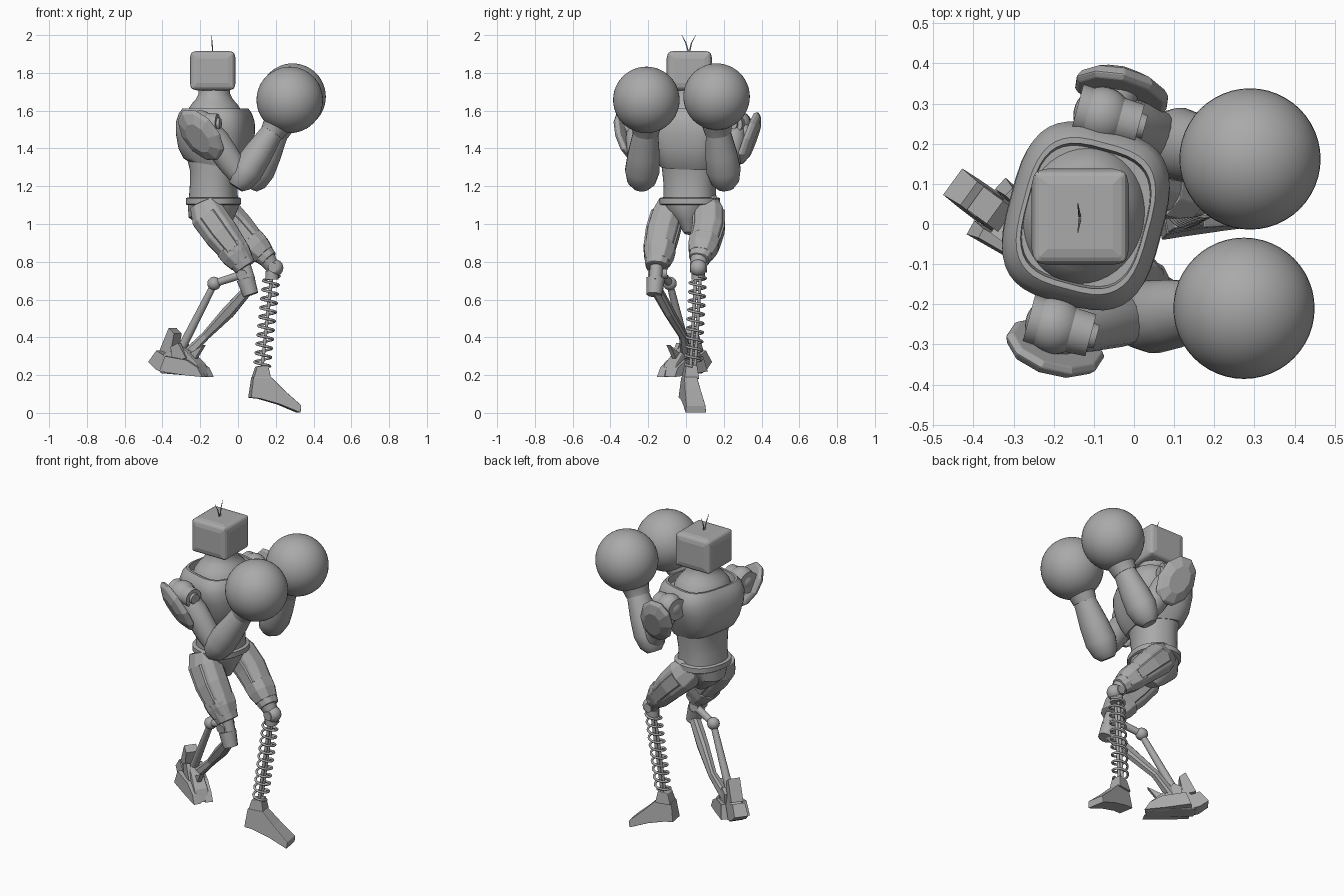
import bpy, bmesh, math
from mathutils import Vector, Matrix

if "Cube" in bpy.data.objects:
    bpy.data.objects.remove(bpy.data.objects["Cube"])

GREY = bpy.data.materials.new("plain_grey")
GREY.use_nodes = True
GREY.diffuse_color = (0.4, 0.4, 0.4, 1)
GREY.node_tree.nodes["Principled BSDF"].inputs["Base Color"].default_value = (0.4, 0.4, 0.4, 1)
YAW = math.radians(-15)


def finish(name, bm, smooth=None, bevel=0):
    """Turn a bmesh into a named object with the grey material."""
    bmesh.ops.recalc_face_normals(bm, faces=bm.faces)
    mesh = bpy.data.meshes.new(name)
    bm.to_mesh(mesh)
    bm.free()
    mesh.materials.append(GREY)
    obj = bpy.data.objects.new(name, mesh)
    bpy.context.collection.objects.link(obj)
    if bevel:
        mod = obj.modifiers.new("bevel", "BEVEL")
        mod.width, mod.segments = bevel, 2
    if smooth:
        bpy.ops.object.select_all(action="DESELECT")
        obj.select_set(True)
        bpy.context.view_layer.objects.active = obj
        bpy.ops.object.shade_smooth_by_angle(angle=math.radians(smooth))


def loft(name, rings, sides=24, power=2, smooth=40, side=(0, 1, 0), bevel=0):
    """Skin rings of (centre, in-plane radius, sideways radius) along a path."""
    bm = bmesh.new()
    centres = [Vector(r[0]) for r in rings]
    loops = []
    for i, (_, a, b) in enumerate(rings):
        axis = centres[min(i + 1, len(rings) - 1)] - centres[max(i - 1, 0)]
        if axis.dot(centres[-1] - centres[0]) < 0:
            axis = -axis
        u = Vector(side).cross(axis).normalized()
        v = axis.cross(u).normalized()
        loop = []
        for k in range(sides):
            t = 2 * math.pi * (k + 0.5) / sides
            c, s = math.cos(t), math.sin(t)
            c = math.copysign(abs(c) ** (2 / power), c)
            s = math.copysign(abs(s) ** (2 / power), s)
            loop.append(bm.verts.new(centres[i] + u * a * c + v * b * s))
        loops.append(loop)
    for p, q in zip(loops, loops[1:]):
        for k in range(sides):
            j = (k + 1) % sides
            bm.faces.new((p[k], p[j], q[j], q[k]))
    bm.faces.new(loops[0])
    bm.faces.new(loops[-1])
    finish(name, bm, smooth, bevel)


def rod(name, a, b, r, r2=None, sides=16, **kw):
    r2 = r if r2 is None else r2
    loft(name, [(a, r, r), (b, r2, r2)], sides, **kw)


def stack(name, levels, **kw):
    """Upright loft of (z, x centre, depth, half width), turned with the body."""
    rings = [((x, 0.02, z), d, w) for z, x, d, w in levels]
    loft(name, rings, 40, side=(-math.sin(YAW), math.cos(YAW), 0), **kw)


def ball(name, centre, r, seg=32):
    bm = bmesh.new()
    bmesh.ops.create_uvsphere(bm, u_segments=seg, v_segments=seg // 2, radius=r,
                              matrix=Matrix.Translation(centre))
    finish(name, bm, 60)


def plate(name, profile, origin, yaw, w, taper=1.0, bevel=0.0):
    """Extrude a side profile (forward, z) sideways about an origin."""
    bm = bmesh.new()
    f = Vector((math.cos(yaw), math.sin(yaw), 0))
    s = Vector((-f.y, f.x, 0))
    top = max(z for _, z in profile)
    low = min(z for _, z in profile)
    halves = []
    for sign in (-1, 1):
        halves.append([bm.verts.new(Vector(origin) + f * x + Vector((0, 0, z))
                       + s * sign * w * (1 + (taper - 1) * (z - low) / (top - low)))
                       for x, z in profile])
        bm.faces.new(halves[-1])
    n = len(profile)
    for k in range(n):
        j = (k + 1) % n
        bm.faces.new((halves[0][k], halves[0][j], halves[1][j], halves[1][k]))
    finish(name, bm, None, bevel)


# Head: chamfered box with a sloped raised panel on every side
bm = bmesh.new()
bmesh.ops.create_cube(bm, size=1, matrix=Matrix.Translation((-0.134, 0.018, 1.812))
                      @ Matrix.Diagonal((0.222, 0.22, 0.19, 1)))
walls = list(bm.faces)
bmesh.ops.inset_individual(bm, faces=walls, thickness=0.012, depth=0.005)
bmesh.ops.inset_individual(bm, faces=walls, thickness=0.03, depth=0.005)
finish("head", bm, None, 0.005)
for tip in (-0.022, 0.052):
    base = Vector((-0.134, 0.016, 1.9))
    end = Vector((-0.14, tip, 2.0))
    mid = (base + end) / 2 + Vector((0, -0.1 * tip, 0.008))
    loft("antenna", [(base, .004, .004), (mid, .003, .003), (end, .001, .001)], 6)

# Torso
stack("neck", [(1.55, -.125, .155, .175), (1.6, -.125, .142, .162), (1.635, -.125, .12, .135),
               (1.66, -.125, .098, .108), (1.69, -.125, .083, .09), (1.73, -.125, .083, .085)])
stack("chest", [(1.31, -.125, .135, .15), (1.34, -.12, .16, .165), (1.4, -.12, .183, .19),
                (1.48, -.12, .194, .218), (1.54, -.12, .192, .226), (1.585, -.12, .178, .212),
                (1.612, -.12, .16, .188), (1.612, -.12, .15, .174), (1.57, -.12, .148, .168)],
      power=3.2)
stack("belly", [(1.12, -.13, .128, .14), (1.2, -.13, .122, .137),
                (1.28, -.125, .126, .145), (1.34, -.125, .14, .15)], power=2.3)
stack("belt", [(1.1, -.13, .135, .152), (1.105, -.13, .142, .16),
               (1.135, -.13, .142, .16), (1.14, -.13, .135, .152)], power=2.3)
stack("pelvis", [(0.95, -.1, .04, .03), (1.0, -.11, .09, .06), (1.06, -.13, .135, .12),
                 (1.11, -.13, .135, .145)], smooth=30)

# Arms: joint, tilted shoulder pad (centre, outward and long axes), upper arm, forearm, glove
arms = {
    "right": ((-.18, -.258, 1.53), (-.2, -.312, 1.468), (-.44, -.79, -.43), (.6, .1, -.8),
              (.02, -.235, 1.24), (.19, -.212, 1.5), (.274, -.21, 1.657)),
    "left": ((-.06, .265, 1.53), (-.03, .335, 1.45), (.1, .94, -.32), (.4, -.33, -.85),
             (.09, .205, 1.24), (.215, .168, 1.5), (.289, .162, 1.674))}
for name, points in arms.items():
    sh, p, out, long, el, wr, fi = map(Vector, points)
    f = Vector((math.cos(YAW), math.sin(YAW), 0))
    ball(name + "_shoulder_ball", sh - f * 0.02, 0.072)
    rod(name + "_shoulder_drum", sh - f * 0.085, sh + f * 0.075, 0.064, 0.054, 24)
    rod(name + "_shoulder_cap", sh + f * 0.065, sh + f * 0.09, 0.034, 0.03)
    rod(name + "_shoulder_mount", sh, p, 0.045, side=(1, 0, 0))
    loft(name + "_shoulder_pad",
         [(p - out * .022, .1, .15), (p - out * .008, .112, .163),
          (p + out * .012, .1, .148), (p + out * .034, .058, .09)],
         10, side=long, smooth=None, bevel=.004)
    loft(name + "_upper_arm", [(sh, .055, .055), (sh.lerp(el, .3), .075, .068),
         (sh.lerp(el, .7), .07, .065), (el, .055, .055)], 16)
    d = (wr - el).normalized()
    loft(name + "_forearm",
         [(el - d * .055, .04, .045), (el - d * .02, .07, .075), (el + d * .05, .085, .092),
          (el.lerp(wr, .5), .078, .085), (el.lerp(wr, .95), .06, .066)], 20)
    loft(name + "_cuff", [(wr - d * .02, .064, .07), (wr + d * .02, .072, .078),
                          (wr.lerp(fi, .5), .1, .105)])
    ball(name + "_glove", fi, 0.176, 48)

# Thighs with a raised armour strip and knee guard
thighs = {
    "right": [((-.185, -.085, 1.11), .075, .065), ((-.155, -.1, 1.04), .098, .085),
              ((-.09, -.125, .95), .096, .088), ((-.02, -.145, .86), .082, .08),
              ((.04, -.155, .77), .06, .06)],
    "left": [((-.13, .105, 1.11), .08, .065), ((-.07, .12, 1.05), .095, .085),
             ((0, .12, .98), .088, .085), ((.09, .095, .885), .072, .078),
             ((.165, .07, .81), .05, .055)]}
for name, rings in thighs.items():
    loft(name + "_thigh", rings, 10, 2.5, smooth=None, bevel=.006)
    strip = [(c, a * .6, b + .004) for c, a, b in rings[1:4]]
    loft(name + "_thigh_panel", strip, 8, 4, smooth=None)
    a, b = Vector(rings[2][0]), Vector(rings[4][0])
    band = [(a.lerp(b, t), rings[3][1] + w, rings[3][2] + w)
            for t, w in ((.4, .008), (.62, .004), (.85, -.012))]
    loft(name + "_knee_guard", band, 8, 2.5, smooth=None, bevel=.004)

# Right lower leg: knee hinge, paired struts and ankle
rod("right_knee", (.03, -.155, .79), (.06, -.162, .7), .036, .034, 12, smooth=30)
rod("right_knee_drum", (.04, -.16, .71), (.068, -.168, .625), .05, .042, 12, smooth=30)
rod("right_knee_axle", (.02, -.2, .73), (.02, -.1, .74), .028, side=(1, 0, 0))
rod("right_rear_link", (.03, -.13, .735), (-.127, -.085, .685), .022, .02)
ball("right_link_ball", (-.127, -.085, .685), .036, 20)
rod("right_rear_strut", (-.127, -.085, .68), (-.3, .0, .34), .018, .024)
loft("right_shin", [((.06, -.16, .66), .028, .03), ((-.05, -.09, .535), .036, .026),
                    ((-.17, -.015, .41), .024, .022), ((-.28, .0, .3), .03, .03)],
     8, 3, smooth=None)

# Right foot: raised, with toes and a heel spur
R = math.radians(-36)
AT = (-.29, -.012, 0)
plate("right_foot", [(-.14, .26), (-.11, .31), (-.02, .36), (.04, .33), (.12, .26),
                     (.15, .19), (.03, .2), (-.12, .21)], AT, R, .045, .7, .006)
plate("right_heel_spur", [(-.13, .33), (-.07, .45), (-.035, .42), (-.06, .31)], AT, R, .035)
plate("right_heel", [(-.2, .27), (-.15, .33), (-.07, .29), (-.09, .21), (-.15, .23)],
      AT, R, .045, .8)
plate("right_ankle_fin", [(.04, .31), (.14, .36), (.08, .28)], AT, R, .012)
for side in (-1, 1):
    spot = (AT[0] + side * .03, AT[1] + side * .045, 0)
    plate("right_side_toe", [(-.1, .22), (-.07, .3), (.06, .28), (.13, .24),
                             (.16, .19), (.05, .2)], spot, R - side * .12, .022, .6)
    plate("right_ankle_guard", [(-.04, .27), (-.05, .35), (.0, .37), (.05, .29)],
          (AT[0] + side * .02, AT[1] + side * .03, 0), R, .012)

# Left lower leg: knee ball, rods and coil spring
top, low = Vector((.18, .065, .74)), Vector((.125, .035, .22))
ball("left_knee_ball", (.195, .065, .768), .045, 24)
rod("left_knee_axle", (.185, .02, .77), (.185, .11, .77), .026, side=(1, 0, 0))
rod("left_knee_socket", (.15, .07, .82), (.19, .065, .76), .05, .035, 12)
rod("left_spring_cap", top + Vector((0, 0, .01)), top - Vector((0, 0, .035)), .036)
for off in (-.012, .012):
    rod("left_shin_rod", top + Vector((0, off, 0)), low + Vector((0, off, 0)), .009)
curve = bpy.data.curves.new("left_spring", "CURVE")
curve.dimensions = "3D"
curve.bevel_depth, curve.bevel_resolution = .0068, 2
curve.materials.append(GREY)
line = curve.splines.new("POLY")
steps = 10 * 20
line.points.add(steps)
for i, pt in enumerate(line.points):
    t = 2 * math.pi * i / 20
    c = top.lerp(low, .03 + .92 * i / steps)
    pt.co = (c.x + .042 * math.cos(t), c.y + .042 * math.sin(t), c.z, 1)
bpy.context.collection.objects.link(bpy.data.objects.new("left_spring", curve))

# Left foot: planted, sloping to the toe
L = math.radians(10)
plate("left_foot", [(-.07, .08), (-.055, .19), (.04, .19), (.11, .12), (.2, .04),
                    (.195, .0), (.085, .045), (-.02, .075)], (.13, .018, 0), L, .056, .62, .004)
plate("left_ankle", [(-.055, .18), (-.035, .245), (.025, .255), (.04, .18)],
      (.13, .025, 0), L, .04, .75, .004)
